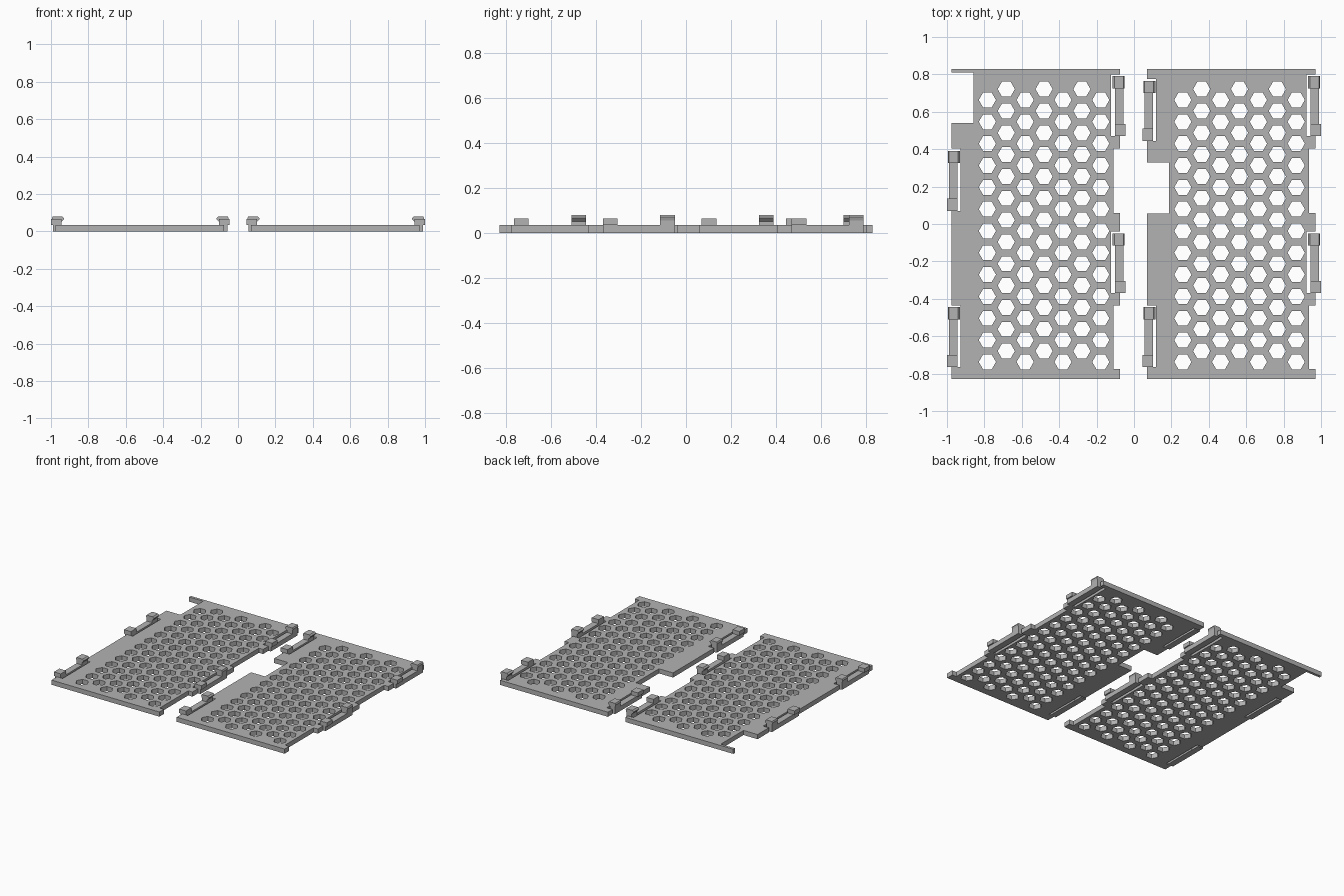
import bpy, bmesh, math

if "Cube" in bpy.data.objects:
    bpy.data.objects.remove(bpy.data.objects["Cube"])

T = 0.035            # plate thickness
HALF = 0.83          # half plate length
WIDTH = 0.90         # plate width
PITCH = 0.1167       # hole spacing

gray = bpy.data.materials.new("gray plastic")
gray.diffuse_color = (0.45, 0.45, 0.45, 1)
gray.use_nodes = True
gray.node_tree.nodes["Principled BSDF"].inputs["Base Color"].default_value = gray.diffuse_color


def edge(base, notches):
    """Edge points from bottom to top, with notches (low, high, u)."""
    pts = [(base, -HALF)]
    for low, high, u in notches:
        pts += [(base, low), (u, low), (u, high), (base, high)]
    return pts + [(base, HALF)]


def add_plate(name, x0, left, right):
    """Notched plate with hexagonal through holes."""
    cu = bpy.data.curves.new(name, 'CURVE')
    cu.dimensions = '2D'
    cu.fill_mode = 'BOTH'
    cu.extrude = T / 2
    loops = [edge(WIDTH, right) + edge(0, left)[::-1]]
    for c in range(7):
        top = 0.721 if c % 2 else 0.663
        for r in range(13):
            cx, cy = 0.191 + c * PITCH * math.sqrt(3) / 2, top - r * PITCH
            loops.append([(cx + 0.046 * math.cos(k * math.pi / 3),
                           cy + 0.046 * math.sin(k * math.pi / 3)) for k in range(6)])
    for pts in loops:
        sp = cu.splines.new('POLY')
        sp.points.add(len(pts) - 1)
        for p, (u, y) in zip(sp.points, pts):
            p.co = (x0 + u, y, T / 2, 1)
        sp.use_cyclic_u = True
    tmp = bpy.data.objects.new(name + "_outline", cu)
    bpy.context.collection.objects.link(tmp)
    dg = bpy.context.evaluated_depsgraph_get()
    me = bpy.data.meshes.new_from_object(tmp.evaluated_get(dg))
    bpy.data.objects.remove(tmp)
    bm = bmesh.new()
    bm.from_mesh(me)
    bmesh.ops.remove_doubles(bm, verts=bm.verts, dist=1e-5)
    bmesh.ops.recalc_face_normals(bm, faces=bm.faces)
    finish(name, bm, me)


def finish(name, bm, me=None):
    me = me or bpy.data.meshes.new(name)
    bm.to_mesh(me)
    bm.free()
    me.materials.clear()
    me.materials.append(gray)
    for p in me.polygons:
        p.use_smooth = False
        p.material_index = 0
    ob = bpy.data.objects.new(name, me)
    bpy.context.collection.objects.link(ob)


def prism(bm, profile, y0, y1, fx):
    """Extrude an (u, z) profile along y."""
    face = bm.faces.new([bm.verts.new((fx(u), y0, z)) for u, z in profile])
    ext = bmesh.ops.extrude_face_region(bm, geom=[face])['geom']
    for v in ext:
        if isinstance(v, bmesh.types.BMVert):
            v.co.y = y1


HOOK = [(-.015, 0), (.03, 0), (.03, .05), (.045, .065), (.045, .07),
        (.035, .08), (-.015, .08), (-.02, .07), (-.015, .055)]
BAR = [(-.015, 0), (.032, 0), (.032, T), (-.015, T)]
GRIP = [(-.015, 0), (.032, 0), (.032, .065), (-.025, .065), (-.025, T), (-.015, T)]


def add_clip(name, x0, top, mirrored):
    """Spring clip: hook at the far end, bar, and raised root block."""
    fx = (lambda u: x0 + 0.905 - u) if mirrored else (lambda u: x0 + u)
    bot = top - 0.32
    bm = bmesh.new()
    prism(bm, HOOK, top - 0.065, top, fx)
    prism(bm, BAR, bot + 0.065, top - 0.065, fx)
    prism(bm, GRIP, bot, bot + 0.065, fx)
    bmesh.ops.recalc_face_normals(bm, faces=bm.faces)
    finish(name, bm)


# Right-hand edge is the same on both panels
RIGHT = [(-.775, -.435, .865), (-.37, -.04, .853), (.06, .405, .865), (.47, .80, .853)]
panels = {
    "left": (-0.975, [(-.765, -.435, .047), (.07, .405, .047), (.54, .81, .117)], (.39, -.445)),
    "right": (0.07, [(-.765, -.435, .047), (.055, .33, .117), (.445, .775, .047)], (.765, -.445)),
}
for side, (x0, left_notches, left_clips) in panels.items():
    add_plate(side + "_vent_panel", x0, left_notches, RIGHT)
    for i, top in enumerate(left_clips):
        add_clip(f"{side}_panel_outer_clip_{i + 1}", x0, top, False)
    for i, top in enumerate((.79, -.05)):
        add_clip(f"{side}_panel_inner_clip_{i + 1}", x0, top, True)
